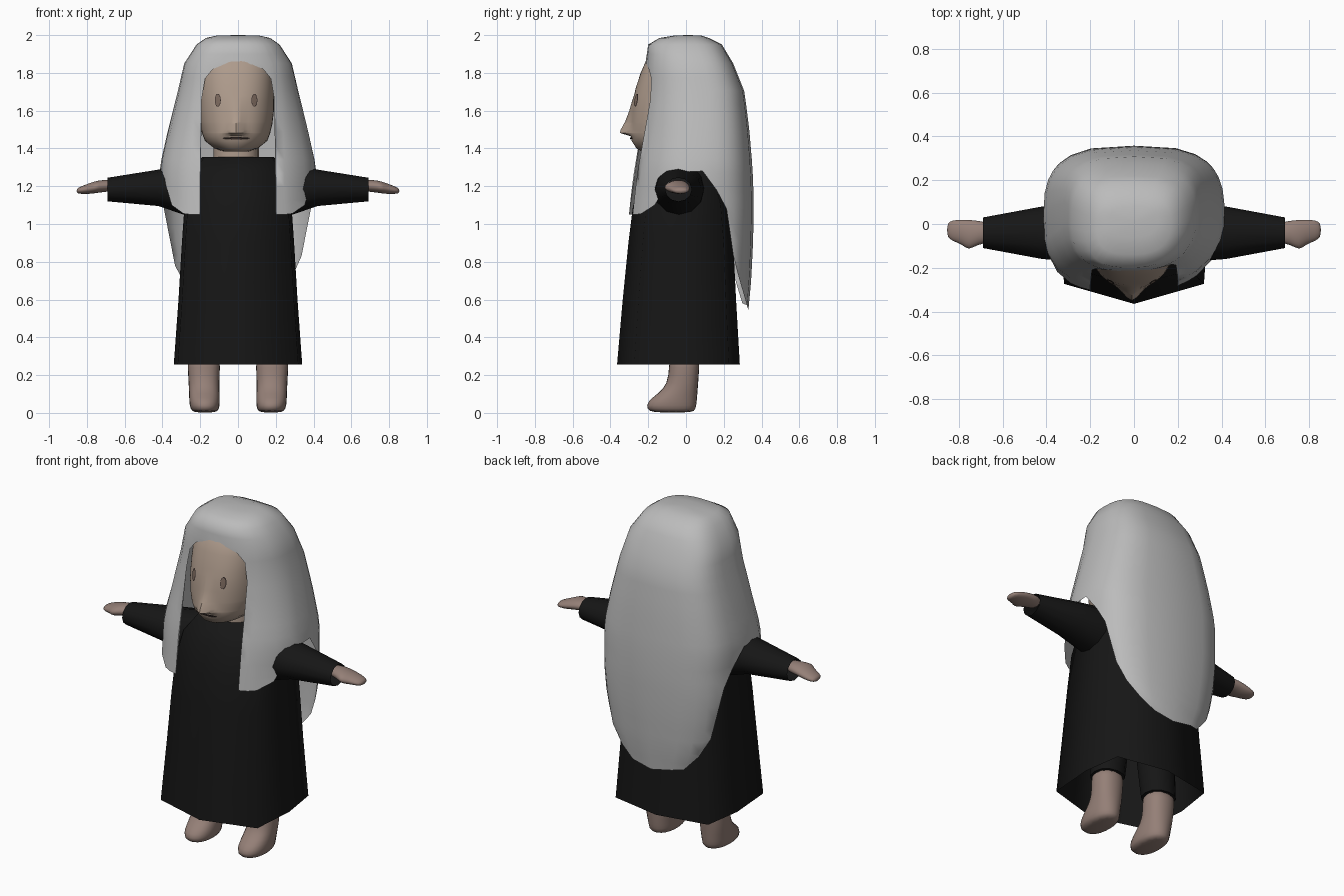
import bpy, bmesh, math

if "Cube" in bpy.data.objects:
    bpy.data.objects.remove(bpy.data.objects["Cube"])

def material(name, rgb):
    m = bpy.data.materials.new(name)
    m.diffuse_color = (*rgb, 1)
    m.use_nodes = True
    m.node_tree.nodes["Principled BSDF"].inputs["Base Color"].default_value = m.diffuse_color
    return m

HAIR = material("grey_hair", (0.50, 0.50, 0.50))
CLOTH = material("black_cloth", (0.008, 0.008, 0.008))
FACE = material("face_skin", (0.42, 0.325, 0.26))
SKIN = material("limb_skin", (0.30, 0.215, 0.185))
EYE = material("eye_brown", (0.20, 0.14, 0.11))
DARK = material("mouth_dark", (0.03, 0.02, 0.018))

def interp(table, t):
    """Linear lookup in rows sorted by their first value; returns the rest."""
    if t <= table[0][0]:
        return table[0][1:]
    for a, b in zip(table, table[1:]):
        if t <= b[0]:
            k = (t - a[0]) / (b[0] - a[0])
            return [p + (q - p) * k for p, q in zip(a[1:], b[1:])]
    return table[-1][1:]

def make(name, verts, faces, mat, angle=50, mirror=False, subsurf=0):
    bm = bmesh.new()
    vs = [bm.verts.new(v) for v in verts]
    for f in faces:
        bm.faces.new([vs[i] for i in f])
    bmesh.ops.remove_doubles(bm, verts=bm.verts, dist=0.0005)
    bmesh.ops.recalc_face_normals(bm, faces=bm.faces)
    me = bpy.data.meshes.new(name)
    bm.to_mesh(me)
    bm.free()
    me.materials.append(mat)
    ob = bpy.data.objects.new(name, me)
    bpy.context.collection.objects.link(ob)
    bpy.ops.object.select_all(action='DESELECT')
    ob.select_set(True)
    bpy.context.view_layer.objects.active = ob
    bpy.ops.object.shade_smooth_by_angle(angle=math.radians(angle))
    if mirror:
        ob.modifiers.new("Mirror", 'MIRROR').merge_threshold = 0.002
    if subsurf:
        s = ob.modifiers.new("Smooth", 'SUBSURF')
        s.levels = s.render_levels = subsurf
    return ob

def loft(name, rings, mat, start=True, end=True, **kw):
    n = len(rings[0])
    verts = [v for r in rings for v in r]
    faces = [(i * n + j, i * n + (j + 1) % n, (i + 1) * n + (j + 1) % n, (i + 1) * n + j)
             for i in range(len(rings) - 1) for j in range(n)]
    if start:
        faces.append(tuple(range(n))[::-1])
    if end:
        faces.append(tuple(range(len(verts) - n, len(verts))))
    return make(name, verts, faces, mat, **kw)

def power(v, e):
    return math.copysign(abs(v) ** e, v)

def oval(a0, a1, b0, b1, seg, n=2.0):
    """Superellipse points filling the box a0..a1 by b0..b1."""
    out = []
    for i in range(seg):
        t = 2 * math.pi * i / seg
        out.append(((a0 + a1) / 2 + (a1 - a0) / 2 * power(math.sin(t), 2 / n),
                    (b0 + b1) / 2 - (b1 - b0) / 2 * power(math.cos(t), 2 / n)))
    return out

def z_ring(z, cx, w, y0, y1, seg=12, n=2.3):
    return [(x, y, z) for x, y in oval(cx - w, cx + w, y0, y1, seg, n)]

def x_ring(x, y0, y1, z0, z1, seg=12):
    return [(x, y, z) for y, z in oval(y0, y1, z0, z1, seg)]

# Head: stacked ovals (z, half width, front y), with the nose pulled out of the front
HEAD = [(1.385, .07, -.235), (1.40, .115, -.262), (1.44, .165, -.288), (1.48, .18, -.296),
        (1.53, .192, -.294), (1.60, .20, -.288), (1.66, .20, -.28), (1.72, .20, -.266),
        (1.80, .197, -.24), (1.88, .18, -.205), (1.94, .12, -.13)]
NOSE = [(1.465, 0, .06), (1.482, .054, .045), (1.50, .050, .04), (1.54, .030, .032),
        (1.60, .012, .028), (1.68, 0, .03)]
HY, HN, FACE_X = -.05, 2.3, -.01

def nose_bump(x, z):
    height, width = interp(NOSE, z)
    return height * math.exp(-(x / width) ** 2)

def face_y(x, z):
    w, f = interp(HEAD, z)
    return HY - (HY - f) * (1 - abs(x / w) ** HN) ** (1 / HN) - nose_bump(x, z)

rings = []
for z in sorted({r[0] for r in HEAD} | {r[0] for r in NOSE}):
    w, f = interp(HEAD, z)
    rings.append([(x + FACE_X, y - (nose_bump(x, z) if y < HY else 0), z)
                  for x, y, z in z_ring(z, 0, w, f, 2 * HY - f, 64, HN)])
loft("head", rings, FACE)
loft("neck", [z_ring(z, FACE_X, .12, -.13, .10, 16) for z in (1.30, 1.45)], FACE)

# Eyes and mouth: thin plates that follow the face
def face_plate(name, cx, cz, rx, rz, mat, lift):
    pts = [(cx + rx * math.cos(t), cz + rz * math.sin(t))
           for t in (2 * math.pi * i / 14 for i in range(14))] + [(cx, cz)]
    make(name, [(x + FACE_X, face_y(x, z) - lift, z) for x, z in pts],
         [(i, (i + 1) % 14, 14) for i in range(14)], mat)

for side, label in ((-1, "right"), (1, "left")):
    face_plate(label + "_eye_rim", side * .097, 1.655, .016, .035, DARK, .004)
    face_plate(label + "_eye", side * .097, 1.655, .013, .031, EYE, .007)
face_plate("mouth", 0, 1.454, .07, .006, DARK, .006)

# Hair: one draped sheet; sections are (z, half width, front y, back y)
HAIR_SECTIONS = [(.54, .27, -.315, .33), (.7, .36, -.315, .345), (.9, .40, -.315, .355),
                 (1.05, .415, -.315, .358), (1.15, .41, -.305, .358), (1.3, .415, -.285, .352),
                 (1.5, .37, -.248, .335), (1.7, .32, -.225, .31), (1.85, .285, -.215, .25),
                 (1.95, .22, -.20, .19), (1.985, .17, -.14, .12), (1.998, .11, -.06, .08),
                 (2.0, 0, .01, .01)]
FRINGE = [(0, 1.85), (.4, 1.845), (.7, 1.82), (.88, 1.77), (.96, 1.66)]
DRAPE = [(0, 1.05), (.05, 1.05), (.10, 1.055), (.2, 1.10), (.3, 1.24), (.37, 1.275), (.44, 1.28),
         (.51, 1.18), (.58, 1.08), (.64, .83), (.7, .72), (.78, .63), (.88, .57), (1, .545)]

def hair_point(side, kind, k, z):
    w, f, b = interp(HAIR_SECTIONS, z)
    n = 2.2 if side > 0 else 3          # the left front is swept back further
    edge = min(.20, .65 * w) / w if w else .5
    if kind == "fringe":
        t = math.asin((k * edge) ** (n / 2))
    else:
        te = math.asin(edge ** (n / 2))
        t = te + (math.pi - te) * k
    n = n if t < math.pi / 2 else 3
    x = w * abs(math.sin(t)) ** (2 / n)
    return (0 if x < .002 else side * x,
            (f + b) / 2 - (b - f) / 2 * power(math.cos(t), 2 / n), z)

levels = [2.0, 1.998, 1.985, 1.95, 1.9] + [1.85 - .0725 * i for i in range(19)]
columns = [("fringe", k, b) for k, b in FRINGE] + [("drape", k, b) for k, b in DRAPE]
verts, faces = [], []
for side in (-1, 1):
    crown, seen, index = len(verts), {}, {}
    for i, (kind, k, bottom) in enumerate(columns):
        if side < 0 and .6 < k < .8 and kind == "drape":
            bottom -= .05
        for j, z in enumerate(levels):
            z = max(z, bottom)
            key = (i, z) if j else "crown"
            if key not in seen:
                seen[key] = len(verts)
                verts.append(hair_point(side, kind, k, z))
            index[i, j] = seen[key]
    for i in range(len(columns) - 1):
        for j in range(len(levels) - 1):
            quad = [index[i, j], index[i, j + 1], index[i + 1, j + 1], index[i + 1, j]]
            quad = list(dict.fromkeys(quad))
            if len(quad) > 2:
                faces.append(quad[::side])
make("hair", verts, faces, HAIR, angle=60)

# Dress: eight-sided tapering gown with a ridge down the front
def gown_ring(z, w, f, b):
    half = [(.94 * w, f * .75), (w, 0), (.9 * w, b * .8)]
    return [(x, y, z) for x, y in
            [(0, f)] + half + [(0, b)] + [(-x, y) for x, y in reversed(half)]]

loft("dress", [gown_ring(*r) for r in
               [(.255, .34, -.365, .285), (.6, .315, -.335, .265), (.9, .297, -.305, .25),
                (1.1, .283, -.28, .23), (1.25, .26, -.22, .18), (1.355, .19, -.14, .12)]],
     CLOTH, start=False, angle=85)

# Sleeves and hands, mirrored
loft("sleeves", [x_ring(*r) for r in
                 [(.15, -.13, .10, 1.06, 1.34), (.29, -.17, .095, 1.05, 1.31),
                  (.42, -.16, .08, 1.095, 1.288), (.69, -.11, .03, 1.12, 1.245)]],
     CLOTH, end=False, mirror=True)
loft("hands", [x_ring(*r) for r in
               [(.64, -.085, .005, 1.175, 1.235), (.72, -.095, .018, 1.167, 1.235),
                (.755, -.126, .022, 1.162, 1.228), (.785, -.095, .022, 1.158, 1.218),
                (.83, -.080, .020, 1.158, 1.20), (.856, -.060, .005, 1.162, 1.188)]],
     SKIN, mirror=True, subsurf=1, angle=180)

# Lower legs with feet, and dark upper legs under the dress
loft("legs", [z_ring(*r) for r in
              [(0, .175, .06, -.18, .04), (.02, .176, .08, -.215, .057), (.06, .177, .084, -.21, .062),
               (.10, .178, .084, -.155, .064), (.15, .18, .084, -.10, .067),
               (.25, .181, .089, -.092, .074), (.30, .181, .089, -.092, .074)]],
     SKIN, mirror=True, subsurf=1, angle=180)
loft("upper_legs", [z_ring(*r) for r in
                    [(.28, .18, .094, -.097, .079), (.75, .14, .11, -.12, .10)]],
     CLOTH, mirror=True)
